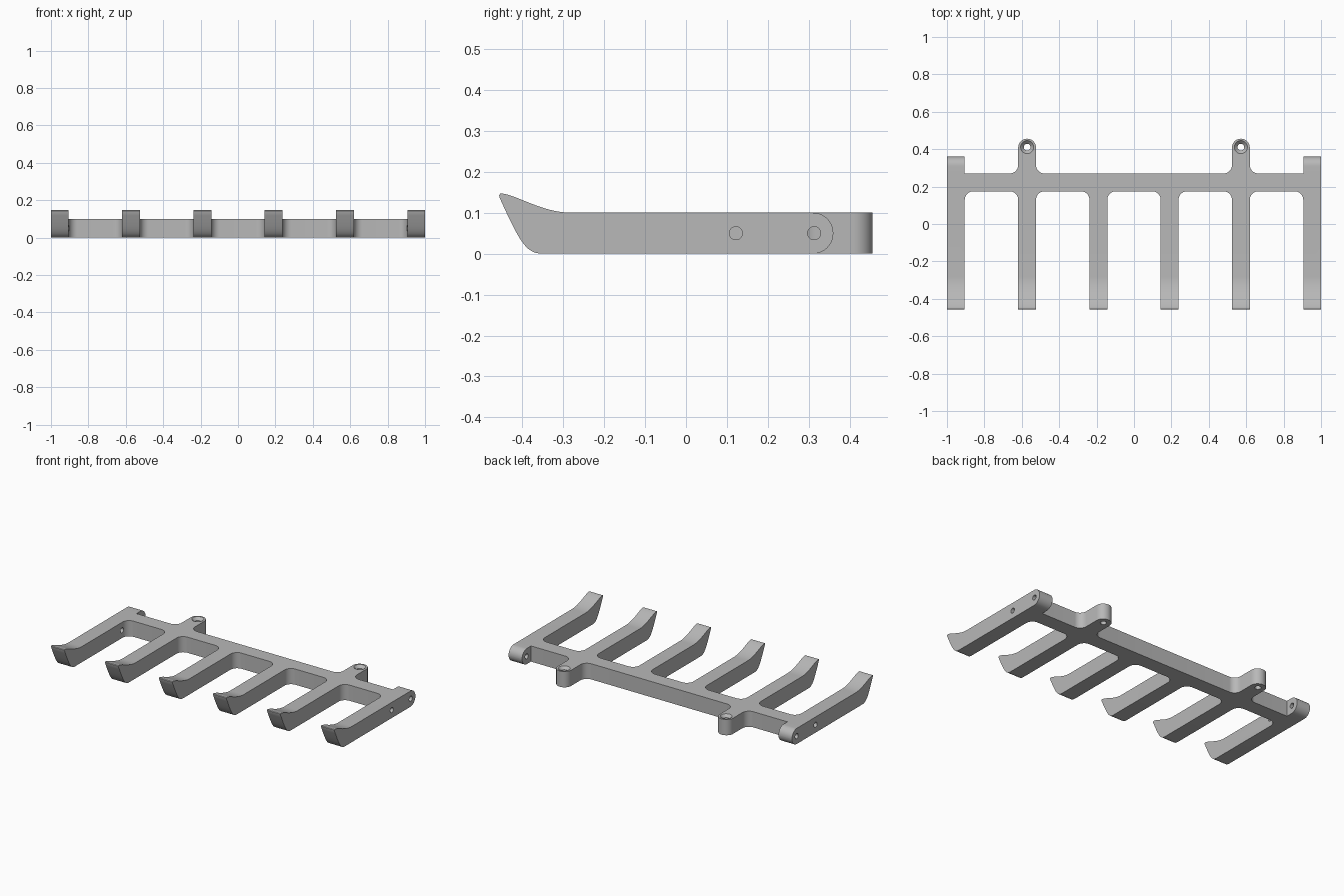
import bpy, bmesh, math
from mathutils import Vector, Matrix
from mathutils.geometry import interpolate_bezier

if "Cube" in bpy.data.objects:
    bpy.data.objects.remove(bpy.data.objects["Cube"], do_unlink=True)

grey = bpy.data.materials.new("plain grey")
grey.use_nodes = True
grey.diffuse_color = (0.48, 0.48, 0.48, 1)
grey.node_tree.nodes["Principled BSDF"].inputs["Base Color"].default_value = grey.diffuse_color

HALF = 0.0475                      # half the width of every arm
HEIGHT = 0.1
ARMS = [-0.9525, -0.5715, -0.1905, 0.1905, 0.5715, 0.9525]
TABS = [ARMS[4], ARMS[1]]
BAR_FRONT, BAR_BACK, FILLET = 0.175, 0.27, 0.046


def make_object(name, bm):
    bmesh.ops.recalc_face_normals(bm, faces=bm.faces)
    mesh = bpy.data.meshes.new(name)
    bm.to_mesh(mesh)
    bm.free()
    mesh.materials.append(grey)
    obj = bpy.data.objects.new(name, mesh)
    bpy.context.collection.objects.link(obj)
    return obj


def rounded(corners, steps=10):
    """Replace each (x, y, radius) corner of a right-angled outline by an arc."""
    out = []
    for i, (x, y, r) in enumerate(corners):
        p = Vector((x, y))
        if not r:
            out.append(p)
            continue
        a = (Vector(corners[i - 1][:2]) - p).normalized() * r
        b = (Vector(corners[(i + 1) % len(corners)][:2]) - p).normalized() * r
        for k in range(steps + 1):
            t = k / steps * math.pi / 2
            out.append(p + a * (1 - math.sin(t)) + b * (1 - math.cos(t)))
    return out


def prism(name, points, start, end, along_x=False):
    """Extrude an outline along z, or a (y, z) outline along x."""
    bm = bmesh.new()
    if along_x:
        verts = [bm.verts.new((start, p[0], p[1])) for p in points]
        move = Vector((end - start, 0, 0))
    else:
        verts = [bm.verts.new((p[0], p[1], start)) for p in points]
        move = Vector((0, 0, end - start))
    face = bm.faces.new(verts)
    geom = bmesh.ops.extrude_face_region(bm, geom=[face])["geom"]
    bmesh.ops.translate(bm, vec=move, verts=[g for g in geom if isinstance(g, bmesh.types.BMVert)])
    return make_object(name, bm)


def cone(name, r1, r2, depth, matrix):
    bm = bmesh.new()
    bmesh.ops.create_cone(bm, cap_ends=True, segments=32, radius1=r1, radius2=r2,
                          depth=depth, matrix=matrix)
    return make_object(name, bm)


def combine(target, tool, operation):
    mod = target.modifiers.new("combine", 'BOOLEAN')
    mod.operation, mod.object, mod.solver = operation, tool, 'EXACT'
    graph = bpy.context.evaluated_depsgraph_get()
    mesh = bpy.data.meshes.new_from_object(target.evaluated_get(graph))
    target.modifiers.clear()
    target.data = mesh
    bpy.data.objects.remove(tool, do_unlink=True)


# Plan outline: arms along the front, mounting tabs along the back
corners = []
for x in ARMS:
    left, right = x - HALF, x + HALF
    if x != ARMS[0]:
        corners.append((left, BAR_FRONT, FILLET))
    corners += [(left, -0.5, 0), (right, -0.5, 0)]
    if x != ARMS[-1]:
        corners.append((right, BAR_FRONT, FILLET))
corners.append((1, BAR_BACK, 0))
for x in TABS:
    left, right = x - HALF, x + HALF
    corners += [(right, BAR_BACK, FILLET), (right, 0.456, 0.047),
                (left, 0.456, 0.047), (left, BAR_BACK, FILLET)]
corners.append((-1, BAR_BACK, 0))
rack = prism("hook_rack", rounded(corners), -0.1, 0.3)

# Side profile with the upturned hook tip
under = interpolate_bezier(*[Vector(p) for p in
                           ((-0.35, 0), (-0.39, 0), (-0.405, 0.025), (-0.456, 0.138))], 16)
upper = interpolate_bezier(*[Vector(p) for p in
                           ((-0.449, 0.147), (-0.41, 0.142), (-0.35, HEIGHT), (-0.28, HEIGHT))], 16)
tip = [(-0.4565, 0.143), (-0.454, 0.1465)]
side = [(0.5, 0)] + list(under) + tip + list(upper) + [(0.5, HEIGHT)]
combine(rack, prism("side_profile", side, -1.2, 1.2, True), 'INTERSECT')

# Round-ended tails behind the two outer arms
tail = rounded([(0.23, 0, 0), (0.36, 0, 0.0495), (0.36, HEIGHT, 0.0495), (0.23, HEIGHT, 0)])
for x in (ARMS[0], ARMS[-1]):
    combine(rack, prism("tail", tail, x - HALF, x + HALF, True), 'UNION')
    # Cross holes through the outer arms
    for y in (0.122, 0.313):
        place = Matrix.Translation((x, y, 0.05)) @ Matrix.Rotation(math.pi / 2, 4, 'Y')
        combine(rack, cone("cross_hole", 0.016, 0.016, 0.2, place), 'DIFFERENCE')

# Countersunk screw holes in the tabs
for x in TABS:
    combine(rack, cone("screw_hole", 0.018, 0.018, 0.4,
                       Matrix.Translation((x, 0.411, 0.05))), 'DIFFERENCE')
    combine(rack, cone("countersink", 0.016, 0.036, 0.02,
                       Matrix.Translation((x, 0.411, HEIGHT - 0.009))), 'DIFFERENCE')

# Smooth curved walls, keep hard edges
bpy.ops.object.select_all(action='DESELECT')
rack.select_set(True)
bpy.context.view_layer.objects.active = rack
bpy.ops.object.shade_smooth_by_angle(angle=math.radians(30))
